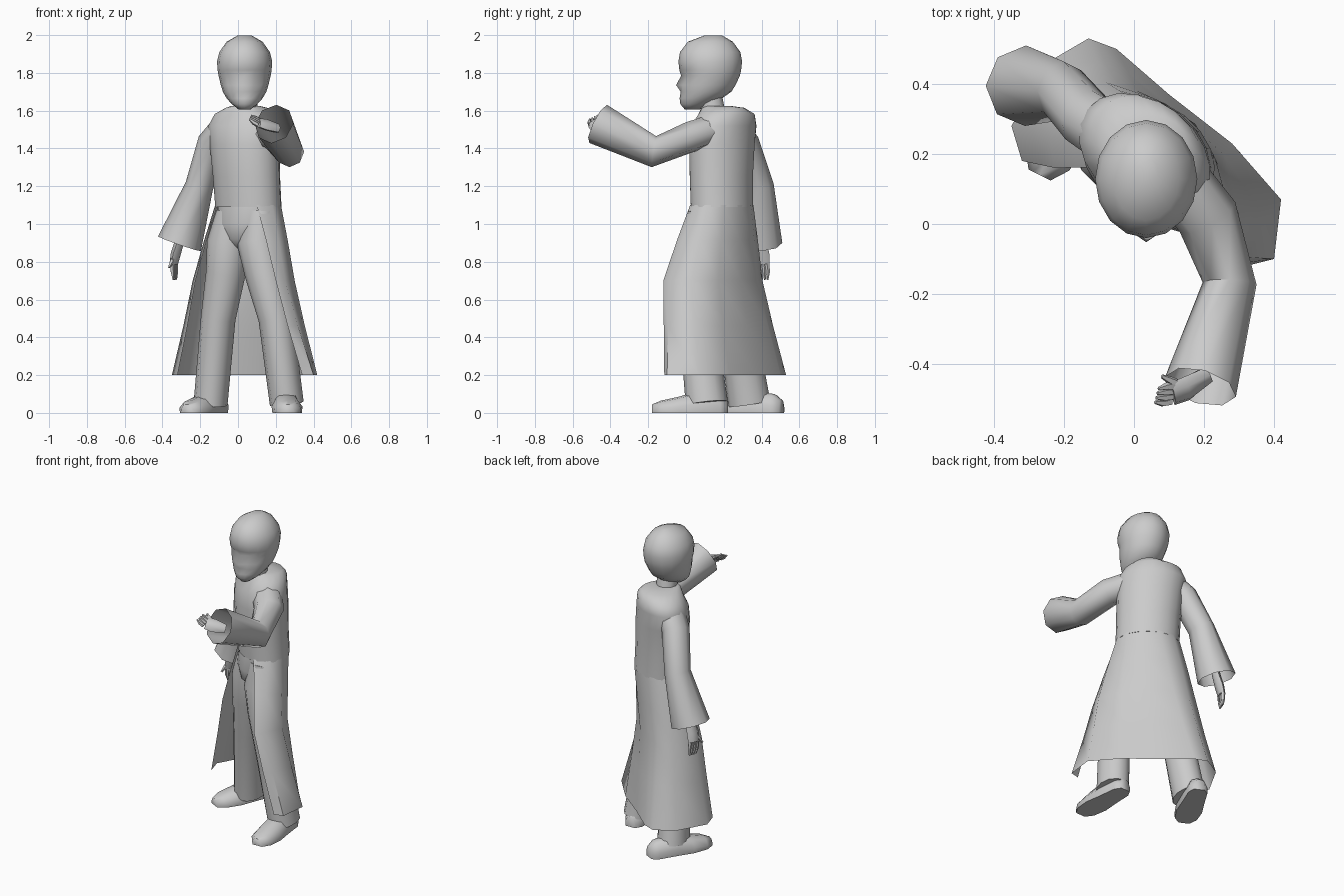
import bpy, bmesh, math
from mathutils import Vector

if "Cube" in bpy.data.objects:
    bpy.data.objects.remove(bpy.data.objects["Cube"])

TURN = math.radians(-38)          # the body is turned, the head looks forward


def ring(cx, cy, z, a, b, n=12, turn=0.0, start=0.0, span=360.0):
    """Horizontal ellipse (or arc of one) with half-widths a, b."""
    pts = []
    for i in range(n):
        t = math.radians(start + span * i / (n if span == 360 else n - 1))
        x, y = a * math.cos(t), b * math.sin(t)
        pts.append(Vector((cx + x * math.cos(turn) - y * math.sin(turn),
                           cy + x * math.sin(turn) + y * math.cos(turn), z)))
    return pts


def tube(path, radii, n=8, ref=(0, 0, 1)):
    """Rings along a bent path; radii are (along ref, across)."""
    path = [Vector(p) for p in path]
    rings = []
    for i, p in enumerate(path):
        t = (path[min(i + 1, len(path) - 1)] - path[max(i - 1, 0)]).normalized()
        u = Vector(ref)
        u = (u - t * u.dot(t)).normalized()
        v = t.cross(u)
        ru, rv = radii[i]
        rings.append([p + u * ru * math.cos(2 * math.pi * k / n)
                      + v * rv * math.sin(2 * math.pi * k / n) for k in range(n)])
    return rings


def build(name, lofts, caps=(True, True), closed=True, angle=60):
    """Skin one or more stacks of rings into a single object."""
    bm = bmesh.new()
    for rings in lofts:
        rows = [[bm.verts.new(p) for p in r] for r in rings]
        n = len(rows[0])
        for r0, r1 in zip(rows, rows[1:]):
            for k in range(n if closed else n - 1):
                j = (k + 1) % n
                bm.faces.new((r0[k], r0[j], r1[j], r1[k]))
        if closed and caps[0]:
            bm.faces.new(rows[0][::-1])
        if closed and caps[1]:
            bm.faces.new(rows[-1])
    bmesh.ops.recalc_face_normals(bm, faces=bm.faces)
    me = bpy.data.meshes.new(name)
    bm.to_mesh(me)
    bm.free()
    ob = bpy.data.objects.new(name, me)
    bpy.context.collection.objects.link(ob)
    bpy.ops.object.select_all(action='DESELECT')
    ob.select_set(True)
    bpy.context.view_layer.objects.active = ob
    bpy.ops.object.shade_smooth_by_angle(angle=math.radians(angle))
    return ob


# Head: z, front y, back y, half width, push of the front point, push of its neighbours
head = [(1.605, -.005, .07, .03, 0, 0), (1.635, -.03, .13, .068, 0, 0), (1.665, -.03, .19, .095, -.004, 0),
        (1.70, -.028, .24, .115, 0, 0), (1.735, -.03, .262, .126, -.022, 0),
        (1.785, -.022, .285, .138, -.004, .012), (1.815, -.035, .292, .143, 0, 0), (1.86, -.04, .297, .146, 0, 0),
        (1.91, -.032, .288, .134, 0, 0), (1.965, .01, .248, .095, 0, 0), (1.999, .10, .19, .035, 0, 0)]
rings = []
for z, f, b, w, nose, eye in head:
    r = ring(.035, (f + b) / 2, z, w, (b - f) / 2, 16)
    r[12].y += nose
    r[11].y += eye
    r[13].y += eye
    rings.append(r)
build("head", [rings])
build("neck", [[ring(.04, .15, 1.56, .068, .068, 10), ring(.04, .13, 1.70, .058, .06, 10)]])

# Upper coat: z, centre, half width, half depth
torso = [(1.09, .055, .19, .19, .15), (1.25, .045, .187, .192, .153), (1.42, .035, .19, .2, .158),
         (1.52, .03, .2, .208, .15), (1.582, .035, .215, .172, .135), (1.615, .045, .195, .105, .12),
         (1.625, .04, .16, .072, .078)]
build("coat_body", [[ring(x, y, z, a, b, 20, TURN) for z, x, y, a, b in torso]])

# Open skirt of the coat, from one front edge round the back to the other
waist = ring(.055, .19, 0, .192, .152, 10, TURN, -44, 278)
thigh = [(.20, -.12), (.25, -.09), (.30, .03), (.24, .17), (.13, .29),
         (.01, .38), (-.08, .405), (-.17, .37), (-.24, .25), (-.225, .16)]
hem = [(.34, -.115), (.40, -.10), (.42, .07), (.28, .23), (.10, .37),
       (-.05, .5), (-.13, .53), (-.25, .46), (-.35, .28), (-.32, .18)]


def level(p, q, t, z):
    return [Vector(a[:2]).lerp(Vector(b), t).to_3d() + Vector((0, 0, z)) for a, b in zip(p, q)]


build("coat_skirt", [[level(waist, thigh, 0, 1.10), level(waist, thigh, .5, .91),
                      level(thigh, hem, 0, .70), level(thigh, hem, .45, .46),
                      level(thigh, hem, 1, .20)]], closed=False)

# Sleeves flare to open cuffs
build("left_sleeve", [tube([(.09, .17, 1.51), (.21, .02, 1.46), (.273, -.17, 1.383), (.19, -.465, 1.53)],
                           [(.08, .09), (.082, .09), (.083, .077), (.112, .105)])], caps=(True, False))
build("right_sleeve", [tube([(-.05, .24, 1.52), (-.135, .30, 1.43), (-.205, .38, 1.2), (-.31, .395, .895)],
                            [(.09, .085), (.088, .08), (.085, .075), (.115, .12)], ref=(0, 1, 0))],
      caps=(True, False))


# Hands: a palm, four fingers fanned along "spread", and a thumb
def hand(name, wrist, palm, knuckle, tip, spread, thumb):
    s, k, t = Vector(spread), Vector(knuckle), Vector(tip)
    ref = s.normalized()
    parts = [tube([wrist, palm, knuckle], [(.028, .024), (.044, .024), (.04, .02)], 6, ref)]
    for f in (-1.5, -.5, .5, 1.5):
        mid = k.lerp(t, .5) + s * f
        parts.append(tube([k + s * f * .9, mid, t + s * f * .8],
                          [(.012, .013), (.011, .012), (.005, .005)], 5, ref))
    th = Vector(thumb)
    parts.append(tube([palm, Vector(palm).lerp(th, .6), th], [(.015, .015), (.013, .013), (.006, .006)], 5, ref))
    build(name, parts)


hand("left_hand", (.21, -.43, 1.505), (.15, -.47, 1.525), (.11, -.485, 1.535), (.065, -.49, 1.565),
     (-.004, -.016, -.008), (.08, -.435, 1.57))
hand("right_hand", (-.30, .395, .94), (-.33, .40, .84), (-.34, .405, .79), (-.335, .41, .705),
     (.006, .018, 0), (-.365, .35, .77))

# Trousers: hips and two legs
build("trouser_hips", [[ring(.055, .185, 1.13, .178, .135, 16, TURN), ring(.045, .17, 1.0, .175, .135, 16, TURN),
                        ring(.04, .165, .92, .13, .11, 16, TURN), ring(.03, .17, .86, .05, .06, 16, TURN)]])
legs = {"left": [(.12, .12, 1.06), (.11, .105, .9), (.14, .085, .74), (.20, .06, .50), (.258, .11, .05)],
        "right": [(-.025, .21, 1.06), (-.05, .21, .9), (-.065, .22, .74), (-.105, .265, .50), (-.145, .335, .05)]}
for side, path in legs.items():
    build(side + "_leg", [tube(path, [(.11, .09), (.115, .115), (.11, .105), (.098, .092), (.112, .09)],
                               12, (0, 1, 0))])


# Shoes: sections from heel to toe (position, half width, height)
def shoe(name, heel, toe):
    h, t = Vector(heel), Vector(toe)
    side = (t - h).normalized().orthogonal()
    rings = []
    for f, w, top in ((0, .035, .07), (.1, .06, .10), (.4, .07, .115),
                      (.65, .082, .085), (.88, .07, .065), (1, .035, .045)):
        c = h.lerp(t, f)
        rings.append([(c + side * w * a).to_3d() + Vector((0, 0, top * b)) for a, b in
                      ((-.95, 0), (.95, 0), (1, .4), (.6, .9), (0, 1), (-.6, .9), (-1, .4))])
    build(name, [rings])


shoe("left_shoe", (.25, .22), (.265, -.18))
shoe("right_shoe", (-.085, .505), (-.27, .14))
